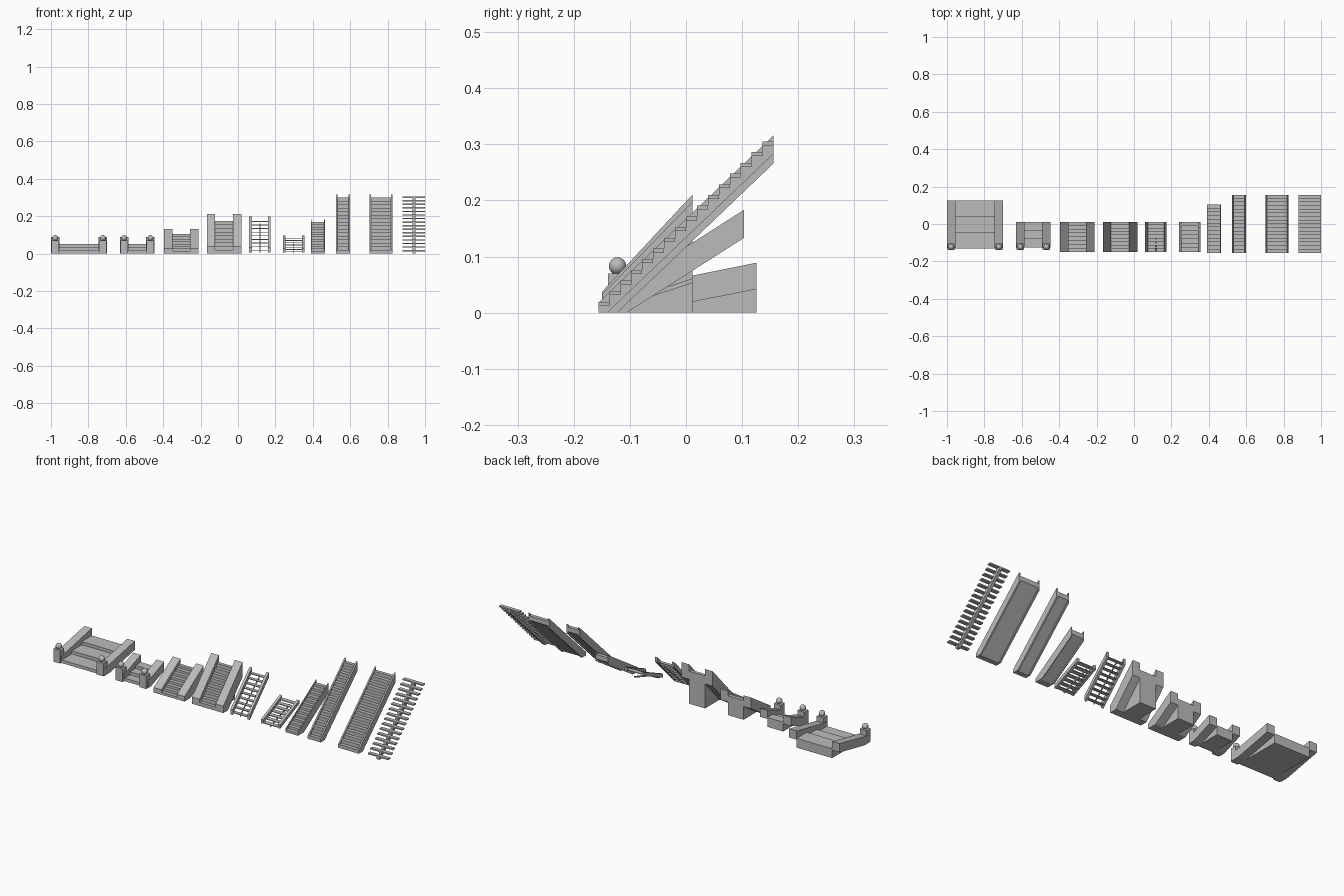
import bpy
import bmesh

cube = bpy.data.objects.get("Cube")
if cube:
    bpy.data.objects.remove(cube, do_unlink=True)

stone = bpy.data.materials.new("plain_grey")
stone.use_nodes = True
stone.diffuse_color = (0.5, 0.5, 0.5, 1)
stone.node_tree.nodes["Principled BSDF"].inputs["Base Color"].default_value = (0.5, 0.5, 0.5, 1)


def finish(name, bm):
    bmesh.ops.recalc_face_normals(bm, faces=bm.faces)
    mesh = bpy.data.meshes.new(name)
    bm.to_mesh(mesh)
    bm.free()
    mesh.materials.append(stone)
    obj = bpy.data.objects.new(name, mesh)
    bpy.context.collection.objects.link(obj)
    return obj


def add_profile(bm, profile, x0, x1):
    """Extrude a (y, z) outline from x0 to x1."""
    a = [bm.verts.new((x0, y, z)) for y, z in profile]
    b = [bm.verts.new((x1, y, z)) for y, z in profile]
    bm.faces.new(a)
    bm.faces.new(b[::-1])
    for i in range(len(a)):
        j = (i + 1) % len(a)
        bm.faces.new((a[i], a[j], b[j], b[i]))


def extrude(name, profile, *spans):
    bm = bmesh.new()
    for x0, x1 in spans:
        add_profile(bm, profile, x0, x1)
    return finish(name, bm)


def edges(x0, x1, w):
    return (x0, x0 + w), (x1 - w, x1)


def steps(y0, y1, top, n):
    """Zigzag outline climbing from the floor at y0 to top at y1."""
    run, rise = (y1 - y0) / n, top / n
    pts = [(y0, 0)]
    for i in range(n):
        pts += [(y0 + i * run, (i + 1) * rise), (y0 + (i + 1) * run, (i + 1) * rise)]
    return pts


def slope_band(y0, y1, front, back, depth):
    """Sloping band of given vertical depth, cut off by the floor."""
    slope = (back - front) / (y1 - y0)
    pts = [(y0, front), (y1, back), (y1, back - depth)]
    if front < depth:
        return pts + [(y0 + (depth - front) / slope, 0), (y0, 0)]
    return pts + [(y0, front - depth)]


def treads(name, x0, x1, y0, y1, top, n, thick):
    run, rise = (y1 - y0) / n, top / n
    bm = bmesh.new()
    for i in range(n):
        y, z = y0 + i * run, (i + 1) * rise
        add_profile(bm, [(y, z - thick), (y + run, z - thick), (y + run, z), (y, z)], x0, x1)
    return finish(name, bm)


# Solid stone stairs with sloping side walls
solid = [
    ("wide_stone", -1.0, -0.70, -0.13, 0.126, 0.05, 3, 0.038, 0.089, 0.047),
    ("small_stone", -0.63, -0.446, -0.125, 0.012, 0.05, 3, 0.038, 0.089, 0.047),
    ("low_stone", -0.395, -0.212, -0.15, 0.012, 0.104, 8, 0.027, 0.131, 0.06),
    ("steep_stone", -0.167, 0.018, -0.15, 0.012, 0.174, 9, 0.037, 0.211, 0.08),
]
for label, x0, x1, y0, y1, top, n, front, back, depth in solid:
    w = 0.045
    extrude(label + "_steps", steps(y0, y1, top, n) + [(y1, 0)], (x0 + w, x1 - w))
    extrude(label + "_side_walls", slope_band(y0, y1, front, back, depth), *edges(x0, x1, w))

# Newel posts with round finials on the two low stairs
for label, x0, x1 in [("wide_stone", -1.0, -0.70), ("small_stone", -0.63, -0.446)]:
    extrude(label + "_posts", [(-0.139, 0), (-0.104, 0), (-0.104, 0.07), (-0.139, 0.07)],
            *edges(x0 + 0.002, x1 - 0.002, 0.04))
    for side, x in (("right", x0 + 0.022), ("left", x1 - 0.022)):
        bpy.ops.mesh.primitive_uv_sphere_add(segments=24, ring_count=12, radius=0.0155,
                                             location=(x, -0.122, 0.083))
        ball = bpy.context.object
        ball.name = f"{label}_{side}_finial"
        ball.data.materials.append(stone)
        bpy.ops.object.shade_smooth()

# Open ladder stairs: two rails, thin treads, one centre bar
for label, x0, x1, top, n, front, back, depth in [
    ("steep_ladder", 0.06, 0.175, 0.174, 9, 0.032, 0.198, 0.027),
    ("low_ladder", 0.24, 0.355, 0.084, 7, 0.026, 0.097, 0.02),
]:
    y0, y1, mid = -0.15, 0.012, (x0 + x1) / 2
    extrude(label + "_rails", slope_band(y0, y1, front, back, depth), *edges(x0, x1, 0.014))
    treads(label + "_treads", x0 + 0.01, x1 - 0.01, y0, y1, top, n, 0.004)
    extrude(label + "_centre_bar", slope_band(y0, y1, front - 0.018, back - 0.036, 0.008),
            (mid - 0.002, mid + 0.002))

# Closed stairs: stepped slab between thin side boards
for label, x0, x1, y1, top, n, back, w, depth in [
    ("low_boarded", 0.39, 0.465, 0.103, 0.168, 13, 0.183, 0.004, 0.05),
    ("narrow_boarded", 0.523, 0.6, 0.156, 0.3, 16, 0.316, 0.008, 0.05),
    ("broad_boarded", 0.702, 0.826, 0.156, 0.3, 16, 0.316, 0.008, 0.05),
]:
    y0 = -0.156
    under = 0.024
    slope = top / (y1 - y0)
    slab = steps(y0, y1, top, n) + [(y1, top - under), (y0 + under / slope, 0)]
    extrude(label + "_steps", slab, (x0 + w, x1 - w))
    extrude(label + "_side_boards", slope_band(y0, y1, 0.018, back, depth), *edges(x0, x1, w))

# Floating treads on a single central beam
treads("floating_treads", 0.88, 1.0, -0.156, 0.156, 0.305, 16, 0.007)
beam = steps(-0.156, 0.156, 0.298, 16) + [(0.156, 0.283), (-0.14, 0)]
extrude("central_beam", beam, (0.932, 0.948))
